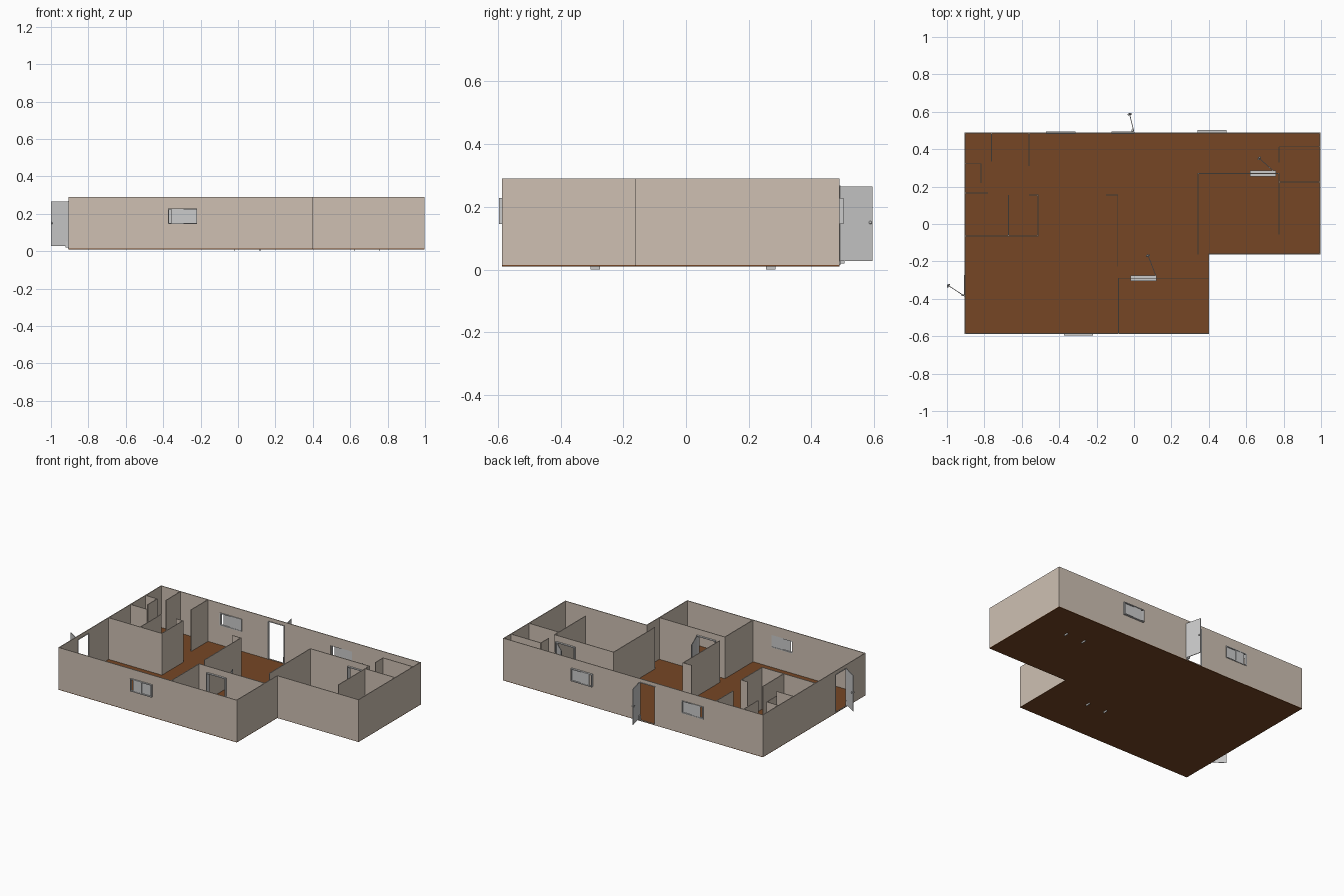
import bpy, bmesh
from mathutils import Vector, Matrix

if "Cube" in bpy.data.objects:
    bpy.data.objects.remove(bpy.data.objects["Cube"])

T = 0.005            # wall thickness
Z0, Z1 = 0.012, 0.29  # wall bottom and top


def material(name, rgb):
    m = bpy.data.materials.new(name)
    m.diffuse_color = (*rgb, 1)
    m.use_nodes = True
    m.node_tree.nodes["Principled BSDF"].inputs["Base Color"].default_value = m.diffuse_color
    return m


WALL = material("plaster", (0.62, 0.53, 0.45))
FLOOR = material("wood", (0.18, 0.062, 0.018))


def slab(bm, p, q, t, z0, z1, off=0.0):
    """Upright box along the line p-q, thickness t, shifted sideways by off."""
    p, q = Vector((*p, 0)), Vector((*q, 0))
    d = (q - p).normalized()
    n = Vector((-d.y, d.x, 0))
    c = (p + q) / 2 + n * off + Vector((0, 0, (z0 + z1) / 2))
    rot = Matrix((d, n, Vector((0, 0, 1)))).transposed().to_4x4()
    size = Matrix.Diagonal(((q - p).length, t, z1 - z0, 1))
    bmesh.ops.create_cube(bm, size=1, matrix=Matrix.Translation(c) @ rot @ size)


def finish(name, bm, mat=None):
    me = bpy.data.meshes.new(name)
    bm.to_mesh(me)
    bm.free()
    ob = bpy.data.objects.new(name, me)
    bpy.context.collection.objects.link(ob)
    if mat:
        me.materials.append(mat)


def wall(name, p, q, holes=()):
    """Wall with holes given as (start, end, bottom, top) measured along x or y."""
    bm = bmesh.new()
    ax = 0 if abs(q[0] - p[0]) > abs(q[1] - p[1]) else 1

    def at(v):
        return (v, p[1]) if ax == 0 else (p[0], v)
    cur = p[ax]
    for a, b, lo, hi in sorted(holes):
        slab(bm, at(cur), at(a), T, Z0, Z1)
        if lo > Z0:
            slab(bm, at(a), at(b), T, Z0, lo)
        slab(bm, at(a), at(b), T, hi, Z1)
        cur = b
    slab(bm, at(cur), at(q[ax]), T, Z0, Z1)
    finish(name, bm, WALL)


def window(name, x0, x1, y, out):
    """Sliding window: frame and two staggered panes; out is +1 or -1 along y."""
    bm = bmesh.new()
    lo, hi, f, dep = 0.145, 0.228, 0.005, 0.014
    for a, b in ((lo, lo + f), (hi - f, hi)):
        slab(bm, (x0, y), (x1, y), dep, a, b)
    for a in (x0, x1 - f):
        slab(bm, (a, y), (a + f, y), dep, lo, hi)
    mid = (x0 + x1) / 2
    finish(name + "_frame", bm)
    bm = bmesh.new()
    slab(bm, (x0 + 0.02, y), (mid + 0.005, y), 0.003, lo + f, hi - f, 0.003 * out)
    slab(bm, (mid - 0.005, y), (x1 - f, y), 0.003, lo + f, hi - f, -0.003 * out)
    finish(name + "_panes", bm)


def door(name, hinge, tip, z0, z1):
    """Open door leaf with a knob on both sides."""
    bm = bmesh.new()
    slab(bm, hinge, tip, 0.004, z0, z1)
    finish(name + "_leaf", bm)
    bm = bmesh.new()
    k = Vector(hinge).lerp(Vector(tip), 0.93)
    d = (Vector(tip) - Vector(hinge)).normalized()
    n = Vector((-d.y, d.x))
    for s in (-1, 1):
        c = k + n * 0.006 * s
        bmesh.ops.create_uvsphere(bm, u_segments=10, v_segments=6, radius=0.005,
                                  matrix=Matrix.Translation((c.x, c.y, 0.15)))
    finish(name + "_knobs", bm)


def frame(name, p, q, depth, z0, z1):
    """Door lining: two jambs and a head."""
    bm = bmesh.new()
    p, q = Vector(p), Vector(q)
    d = (q - p).normalized() * 0.004
    slab(bm, p, p + d, depth, z0, z1)
    slab(bm, q - d, q, depth, z0, z1)
    slab(bm, p, q, depth, z1 - 0.004, z1)
    finish(name, bm)


# floor
L, R, F, B = -0.907, 0.998, -0.587, 0.49
NX, NY = 0.402, -0.162
bm = bmesh.new()
outline = [(L, F), (NX, F), (NX, NY), (R, NY), (R, B), (L, B)]
face = bm.faces.new([bm.verts.new((x, y, 0.01)) for x, y in outline])
ext = bmesh.ops.extrude_face_region(bm, geom=[face])
bmesh.ops.translate(bm, vec=(0, 0, 0.004),
                    verts=[v for v in ext["geom"] if isinstance(v, bmesh.types.BMVert)])
bmesh.ops.recalc_face_normals(bm, faces=bm.faces)
finish("floor", bm, FLOOR)

# outer walls
h = T / 2
WIN = (0.145, 0.228)
wall("front_wall", (L, F + h), (NX, F + h), [(-0.375, -0.218, *WIN)])
wall("notch_side_wall", (NX - h, F), (NX - h, NY))
wall("notch_front_wall", (NX - T, NY + h), (R, NY + h))
wall("right_wall", (R - h, NY), (R - h, B))
wall("back_wall", (L, B - h), (R, B - h),
     [(-0.47, -0.312, *WIN), (-0.12, 0.0, 0.018, 0.268), (0.34, 0.495, *WIN)])
wall("left_wall", (L + h, F), (L + h, B), [(-0.388, -0.272, 0.018, 0.268)])

# inner walls
DOOR_TOP = 0.25
inner = [
    ((-0.763, 0.335), (-0.763, B)), ((-0.562, 0.31), (-0.562, B)),
    ((L, 0.322), (-0.816, 0.322)), ((-0.818, 0.22), (-0.818, 0.322)),
    ((L, 0.165), (-0.78, 0.165)), ((-0.672, -0.065), (-0.672, 0.155)),
    ((-0.562, 0.155), (-0.511, 0.155)), ((-0.513, -0.065), (-0.513, 0.155)),
    ((L, -0.065), (-0.511, -0.065)),
    ((-0.15, 0.155), (-0.085, 0.155)), ((-0.087, -0.228), (-0.087, 0.155)),
    ((-0.082, F), (-0.082, -0.29)),
    ((0.342, NY), (0.342, 0.27)),
    ((0.775, -0.055), (0.775, 0.27)), ((0.775, 0.33), (0.775, 0.413)),
    ((0.775, 0.413), (R, 0.413)), ((0.775, 0.225), (R, 0.225)),
]
for i, (p, q) in enumerate(inner):
    wall(f"inner_wall_{i + 1}", p, q)
wall("front_room_wall", (-0.084, -0.29), (NX, -0.29), [(-0.02, 0.12, Z0, DOOR_TOP)])
wall("right_room_wall", (0.34, 0.27), (0.777, 0.27), [(0.62, 0.76, Z0, DOOR_TOP)])

# windows
window("front_window", -0.375, -0.218, F - 0.002, -1)
window("back_left_window", -0.47, -0.312, B - 0.003, 1)
window("back_right_window", 0.34, 0.495, B + 0.006, 1)

# doors and their frames
door("left_door", (L, -0.385), (-0.999, -0.325), 0.028, 0.265)
door("back_door", (0.0, B), (-0.025, 0.594), 0.028, 0.265)
door("front_room_door", (0.12, -0.285), (0.072, -0.16), 0.014, 0.245)
door("right_room_door", (0.755, 0.275), (0.663, 0.357), 0.014, 0.245)
frame("left_door_frame", (L + h, -0.388), (L + h, -0.272), 0.009, 0.014, 0.268)
frame("back_door_frame", (-0.12, B - h), (0.0, B - h), 0.012, 0.014, 0.268)
frame("front_room_door_frame", (-0.02, -0.29), (0.12, -0.29), 0.03, 0.0, DOOR_TOP)
frame("right_room_door_frame", (0.62, 0.27), (0.76, 0.27), 0.03, 0.0, DOOR_TOP)

# small stops at the foot of the outside doors
for name, p, q in (("left_door_stop", (L - 0.014, -0.38), (L, -0.38)),
                   ("back_door_stop", (-0.01, B), (-0.01, B + 0.015))):
    bm = bmesh.new()
    slab(bm, p, q, 0.008, 0.02, 0.052)
    finish(name, bm)
